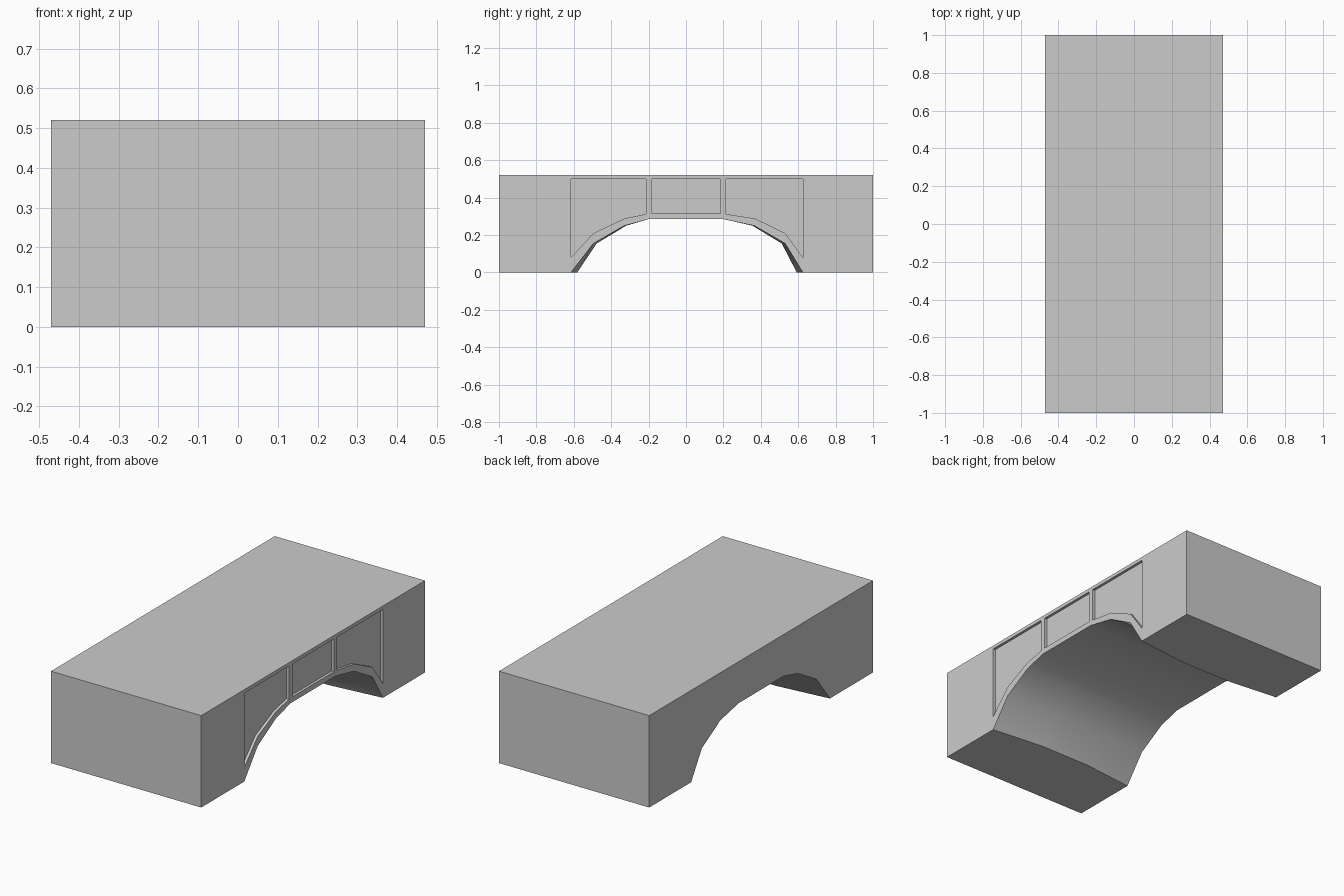
import bpy, bmesh

if "Cube" in bpy.data.objects:
    bpy.data.objects.remove(bpy.data.objects["Cube"])

HALF_W, HALF_L, TOP = 0.47, 1.0, 0.52
DEPTH = 0.015  # panel recess


def loft(name, sections):
    """Closed solid through matching (x, [(y, z), ...]) sections."""
    bm = bmesh.new()
    rings = [[bm.verts.new((x, y, z)) for y, z in pts] for x, pts in sections]
    n = len(rings[0])
    for a, b in zip(rings, rings[1:]):
        for i in range(n):
            j = (i + 1) % n
            bm.faces.new((a[i], a[j], b[j], b[i]))
    bm.faces.new(rings[0])
    bm.faces.new(rings[-1])
    bmesh.ops.recalc_face_normals(bm, faces=bm.faces)
    mesh = bpy.data.meshes.new(name)
    bm.to_mesh(mesh)
    bm.free()
    obj = bpy.data.objects.new(name, mesh)
    bpy.context.collection.objects.link(obj)
    return obj


# Bridge body: the arch pinches inwards slightly along its middle
ARCH = [(-0.615, 0), (-0.495, 0.155), (-0.33, 0.25), (-0.2, 0.285),
        (0.2, 0.285), (0.365, 0.25), (0.53, 0.155), (0.625, 0)]
PINCH = [0.033, 0.018, 0.010, 0, 0, -0.010, -0.018, -0.033]


def section(pinch):
    arch = [(y + p * pinch, z) for (y, z), p in zip(ARCH, PINCH)]
    return [(-HALF_L, TOP), (-HALF_L, 0)] + arch + [(HALF_L, 0), (HALF_L, TOP)]


bridge = loft("bridge_body", [(x, section(p)) for x, p in
                              ((-HALF_W, 0), (-HALF_W / 3, 1),
                               (HALF_W / 3, 1), (HALF_W, 0))])

# Recessed panels on the right side
PANELS = {
    "front_panel_cutter": [(-0.615, 0.5), (-0.615, 0.08), (-0.495, 0.21),
                           (-0.33, 0.288), (-0.215, 0.312), (-0.215, 0.5)],
    "middle_panel_cutter": [(-0.185, 0.5), (-0.185, 0.315),
                            (0.185, 0.315), (0.185, 0.5)],
    "back_panel_cutter": [(0.215, 0.5), (0.215, 0.312), (0.37, 0.288),
                          (0.53, 0.21), (0.625, 0.08), (0.625, 0.5)],
}
bpy.context.view_layer.objects.active = bridge
bridge.select_set(True)
for name, outline in PANELS.items():
    cutter = loft(name, [(HALF_W - DEPTH, outline), (HALF_W + 0.1, outline)])
    cutter.hide_render = True
    mod = bridge.modifiers.new(name, 'BOOLEAN')
    mod.operation = 'DIFFERENCE'
    mod.solver = 'EXACT'
    mod.object = cutter
    bpy.ops.object.modifier_apply(modifier=mod.name)
    bpy.data.objects.remove(cutter)

# Smooth arch soffit, sharp block edges
bpy.ops.object.shade_smooth_by_angle(angle=0.6)
